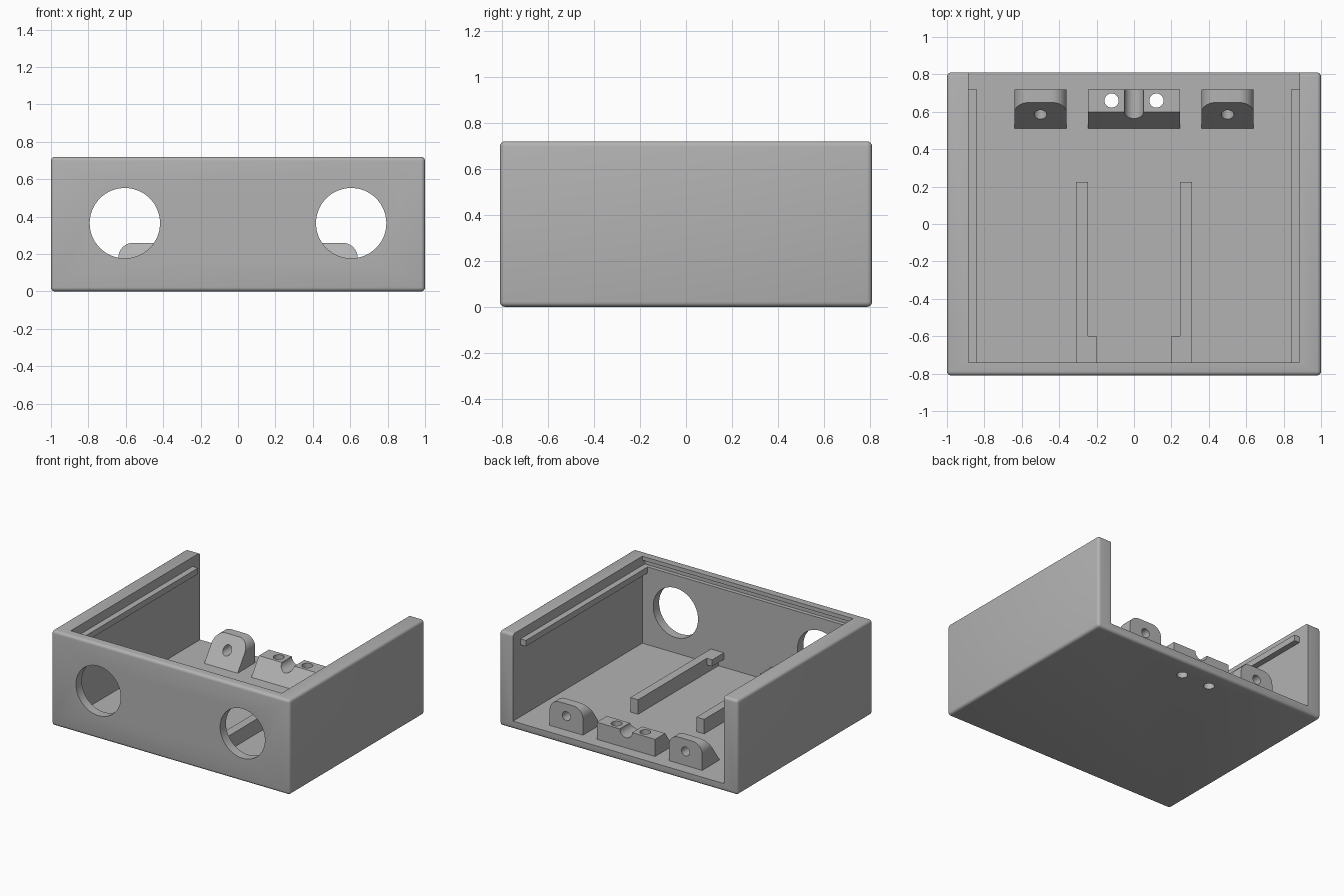
import bpy, bmesh, math
from mathutils import Matrix, Vector

if "Cube" in bpy.data.objects:
    bpy.data.objects.remove(bpy.data.objects["Cube"], do_unlink=True)

grey = bpy.data.materials.new("light grey plastic")
grey.use_nodes = True
COLOUR = (0.45, 0.45, 0.45, 1)
grey.diffuse_color = COLOUR
grey.node_tree.nodes["Principled BSDF"].inputs["Base Color"].default_value = COLOUR

FLOOR, TOP = 0.06, 0.72
BACK, INNER_FRONT, INNER_SIDE = 0.81, -0.74, 0.885


def make_object(name, bm):
    bmesh.ops.recalc_face_normals(bm, faces=bm.faces)
    mesh = bpy.data.meshes.new(name)
    bm.to_mesh(mesh)
    bm.free()
    obj = bpy.data.objects.new(name, mesh)
    bpy.context.collection.objects.link(obj)
    mesh.materials.append(grey)
    return obj


def box(name, x, y, z):
    """Box from (low, high) ranges on each axis."""
    bm = bmesh.new()
    bmesh.ops.create_cube(bm, size=1)
    for v in bm.verts:
        v.co = Vector([(a + b) / 2 + c * (b - a) for (a, b), c in zip((x, y, z), v.co)])
    return make_object(name, bm)


def cylinder(name, centre, radius, length, axis, sides=48):
    bm = bmesh.new()
    turn = Matrix.Rotation(math.pi / 2, 4, "X") if axis == "Y" else Matrix()
    bmesh.ops.create_cone(bm, cap_ends=True, segments=sides, radius1=radius, radius2=radius,
                          depth=length, matrix=Matrix.Translation(centre) @ turn)
    return make_object(name, bm)


def wedge(name, x, profile):
    """Extrude a (y, z) profile across an x range."""
    bm = bmesh.new()
    face = bm.faces.new([bm.verts.new((x[0], y, z)) for y, z in profile])
    new = bmesh.ops.extrude_face_region(bm, geom=[face])["geom"]
    bmesh.ops.translate(bm, vec=(x[1] - x[0], 0, 0),
                        verts=[g for g in new if isinstance(g, bmesh.types.BMVert)])
    return make_object(name, bm)


def apply_modifier(obj, mod):
    bpy.context.view_layer.objects.active = obj
    bpy.ops.object.modifier_apply(modifier=mod.name)


def cut(obj, *cutters, operation="DIFFERENCE"):
    for cutter in cutters:
        mod = obj.modifiers.new("cut", "BOOLEAN")
        mod.operation, mod.solver, mod.object = operation, "EXACT", cutter
        apply_modifier(obj, mod)
        bpy.data.objects.remove(cutter, do_unlink=True)


def smooth(obj):
    bpy.ops.object.select_all(action="DESELECT")
    obj.select_set(True)
    bpy.context.view_layer.objects.active = obj
    bpy.ops.object.shade_smooth_by_angle(angle=math.radians(30))


# Case: rounded block, hollowed with open top and back
case = box("case", (-1, 1), (-BACK, BACK), (0, TOP))
mod = case.modifiers.new("rounding", "BEVEL")
mod.width, mod.segments = 0.022, 4
apply_modifier(case, mod)
cut(case,
    box("hollow", (-INNER_SIDE, INNER_SIDE), (INNER_FRONT, 1), (FLOOR, 1)),
    # lid slot in the front wall
    box("slot", (-INNER_SIDE + 0.002, INNER_SIDE - 0.002), (INNER_FRONT - 0.03, -0.7), (0.65, 0.69)))

# Left and right features
screw_holes = []
for side, word in ((1, "left"), (-1, "right")):
    def span(a, b):
        return tuple(sorted((a * side, b * side)))

    # Round front opening and floor screw hole
    cut(case,
        cylinder("opening", (0.605 * side, -0.8, 0.365), 0.188, 0.3, "Y", 64),
        cylinder("screw_hole", (0.12 * side, 0.66, 0), 0.038, 0.4, "Z", 32))

    # Rail that carries the lid
    box(word + "_lid_rail", span(0.84, INNER_SIDE + 0.002), (INNER_FRONT, 0.72), (0.605, 0.65))

    # Floor bar with a hook at its front end
    box(word + "_floor_bar", span(0.245, 0.31), (INNER_FRONT - 0.002, 0.225), (FLOOR - 0.002, 0.17))
    box(word + "_bar_hook", span(0.20, 0.246), (INNER_FRONT - 0.002, -0.60), (0.12, 0.17))

    # Sloped lug with rounded top corners and a hole
    lug = wedge(word + "_lug", span(0.36, 0.64),
                [(0.51, FLOOR), (0.72, FLOOR), (0.72, 0.26), (0.65, 0.26)])
    outline = box("outline", span(0.36, 0.64), (0.4, 0.9), (0, 0.26))
    bm = bmesh.new()
    bm.from_mesh(outline.data)
    corners = [e for e in bm.edges if all(v.co.z > 0.2 for v in e.verts)
               and abs(e.verts[0].co.x - e.verts[1].co.x) < 0.01]
    bmesh.ops.bevel(bm, geom=corners, offset=0.08, segments=10, profile=0.5, affect="EDGES")
    bm.to_mesh(outline.data)
    bm.free()
    cut(lug, outline, operation="INTERSECT")
    cut(lug, cylinder("lug_hole", (0.5 * side, 0.6, 0.167), 0.034, 0.5, "Y", 32))
    smooth(lug)
smooth(case)

# Cable clamp block with a half-round channel and two screw holes
clamp = wedge("cable_clamp", (-0.245, 0.245),
              [(0.51, FLOOR), (0.72, FLOOR), (0.72, 0.19), (0.60, 0.19)])
cut(clamp, cylinder("channel", (0, 0.6, 0.19), 0.052, 0.6, "Y"),
    *[cylinder("screw_hole", (x, 0.66, 0.1), 0.038, 0.6, "Z", 32) for x in (-0.12, 0.12)])
smooth(clamp)
